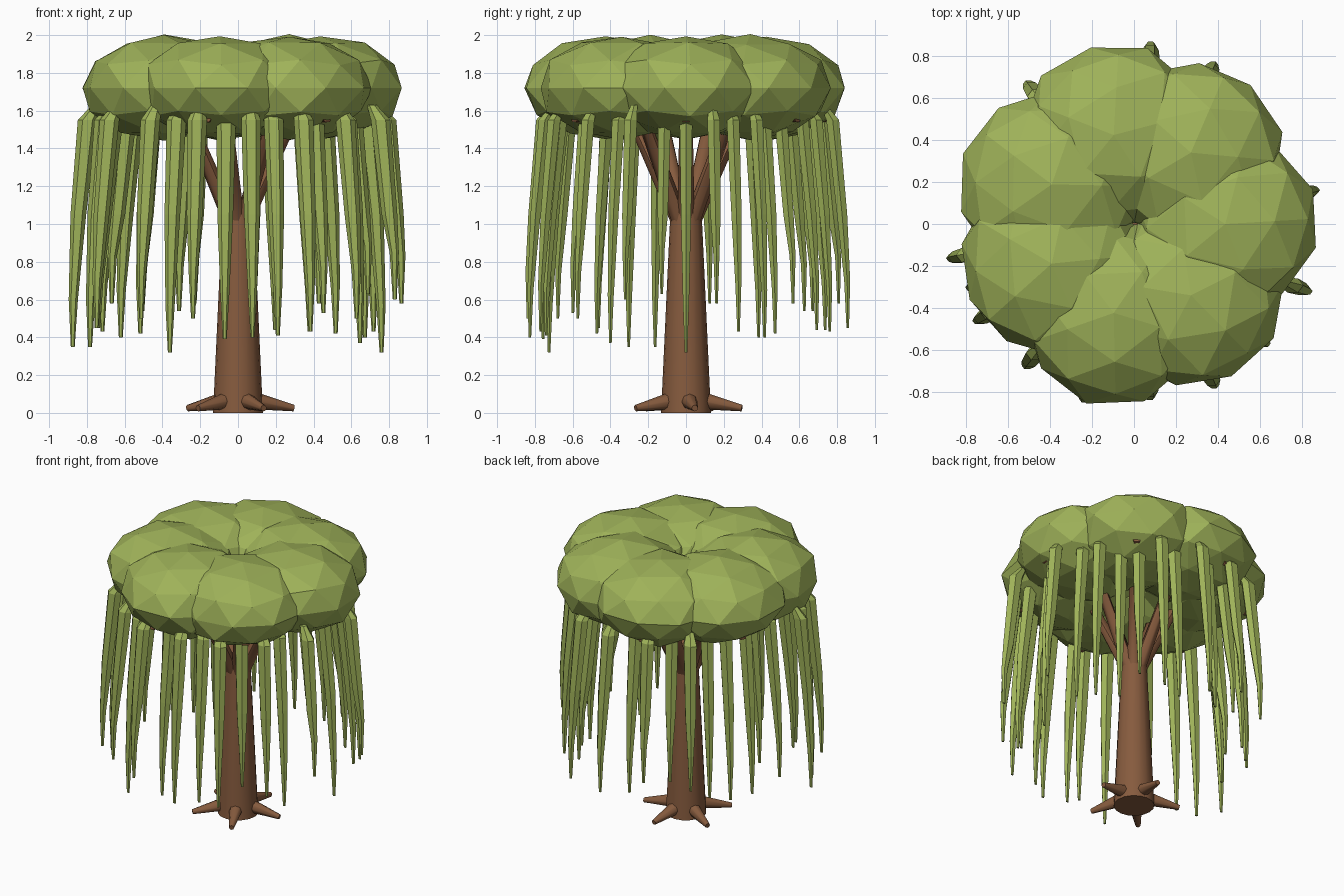
import bpy, bmesh, random
from math import cos, sin, pi, radians
from mathutils import Vector, Matrix

random.seed(4)
cube = bpy.data.objects.get("Cube")
if cube:
    bpy.data.objects.remove(cube, do_unlink=True)


def material(name, rgb):
    m = bpy.data.materials.new(name)
    m.use_nodes = True
    m.diffuse_color = (*rgb, 1)
    m.node_tree.nodes["Principled BSDF"].inputs["Base Color"].default_value = (*rgb, 1)
    return m


LEAF = material("leaf green", (0.345, 0.445, 0.1))
BARK = material("bark brown", (0.24, 0.105, 0.048))


def finish(name, bm, mat, smooth=False):
    bmesh.ops.recalc_face_normals(bm, faces=bm.faces)
    mesh = bpy.data.meshes.new(name)
    bm.to_mesh(mesh)
    bm.free()
    mesh.materials.append(mat)
    obj = bpy.data.objects.new(name, mesh)
    bpy.context.collection.objects.link(obj)
    if smooth:
        bpy.ops.object.select_all(action='DESELECT')
        obj.select_set(True)
        bpy.context.view_layer.objects.active = obj
        bpy.ops.object.shade_smooth_by_angle(angle=radians(62))


def loft(bm, rings):
    """Skin a list of point rings and cap both ends."""
    loops = [[bm.verts.new(p) for p in ring] for ring in rings]
    n = len(loops[0])
    for a, b in zip(loops, loops[1:]):
        for i in range(n):
            j = (i + 1) % n
            bm.faces.new((a[i], a[j], b[j], b[i]))
    bm.faces.new(loops[0])
    bm.faces.new(loops[-1])


def tube(bm, points, radii, sides):
    """Tapered tube whose rings follow the path direction."""
    rings = []
    for i, p in enumerate(points):
        d = points[min(i + 1, len(points) - 1)] - points[max(i - 1, 0)]
        turn = d.to_track_quat('Z', 'Y').to_matrix()
        rings.append([p + turn @ Vector((cos(t), sin(t), 0)) * radii[i]
                      for t in (2 * pi * k / sides for k in range(sides))])
    loft(bm, rings)


def polar(angle, r, z):
    return Vector((r * cos(angle), r * sin(angle), z))


# Trunk
bm = bmesh.new()
tube(bm, [Vector((0, 0, 0)), Vector((0, 0, 1.12))], [0.132, 0.08], 16)
finish("trunk", bm, BARK, smooth=True)

# Roots
for i in range(5):
    a = 2 * pi * i / 5 + radians(9)
    bm = bmesh.new()
    tube(bm, [polar(a, 0.06, 0.07), polar(a, 0.3, 0.025)], [0.05, 0.017], 8)
    finish("root", bm, BARK, smooth=True)

# Bent branches, each ending in one leaf lobe
LOBES = 7
for i in range(LOBES):
    a = 2 * pi * i / LOBES
    bm = bmesh.new()
    tube(bm, [polar(a, 0.045, 1.03), polar(a, 0.28, 1.53), polar(a, 0.755, 1.57)],
         [0.045, 0.036, 0.034], 6)
    finish("branch", bm, BARK, smooth=True)

    bm = bmesh.new()
    bmesh.ops.create_icosphere(bm, subdivisions=2, radius=1)
    for v in bm.verts:
        v.co *= random.uniform(0.97, 1.03)
    bm.transform(Matrix.Translation(polar(a, 0.435, 1.72))
                 @ Matrix.Rotation(a + random.uniform(-0.3, 0.3), 4, 'Z')
                 @ Matrix.Diagonal((0.44, 0.44, 0.277, 1)))
    finish("canopy_lobe", bm, LEAF)

# Hanging strands: tip radius and tip height, counter-clockwise from +x
TIPS = [(.76, .32), (.88, .58), (.77, .43), (.79, .40), (.70, .42), (.71, .58),
        (.85, .43), (.72, .44), (.86, .45), (.74, .44), (.84, .58), (.70, .54),
        (.84, .54), (.70, .42), (.73, .40), (.77, .43), (.68, .58), (.74, .45),
        (.89, .35), (.84, .35), (.88, .45), (.70, .42), (.85, .50), (.81, .32),
        (.87, .50), (.76, .39), (.83, .40), (.77, .41), (.86, .43), (.75, .53),
        (.85, .50), (.76, .37), (.89, .60), (.70, .63)]
for i, (r, z) in enumerate(TIPS):
    a = 2 * pi * i / len(TIPS)
    path = [(r - 0.13, 1.63, 0.5), (r - 0.08, 1.55, 1), (r - 0.03, 1.05, 0.8),
            (r - 0.003, z + 0.25, 0.47), (r, z, 0.2)]
    bm = bmesh.new()
    loft(bm, [[polar(a, pr, pz) + Vector((0.052 * cos(t), 0.039 * sin(t), 0)) * s
               for t in (pi * k / 3 for k in range(6))] for pr, pz, s in path])
    finish("hanging_strand", bm, LEAF)
